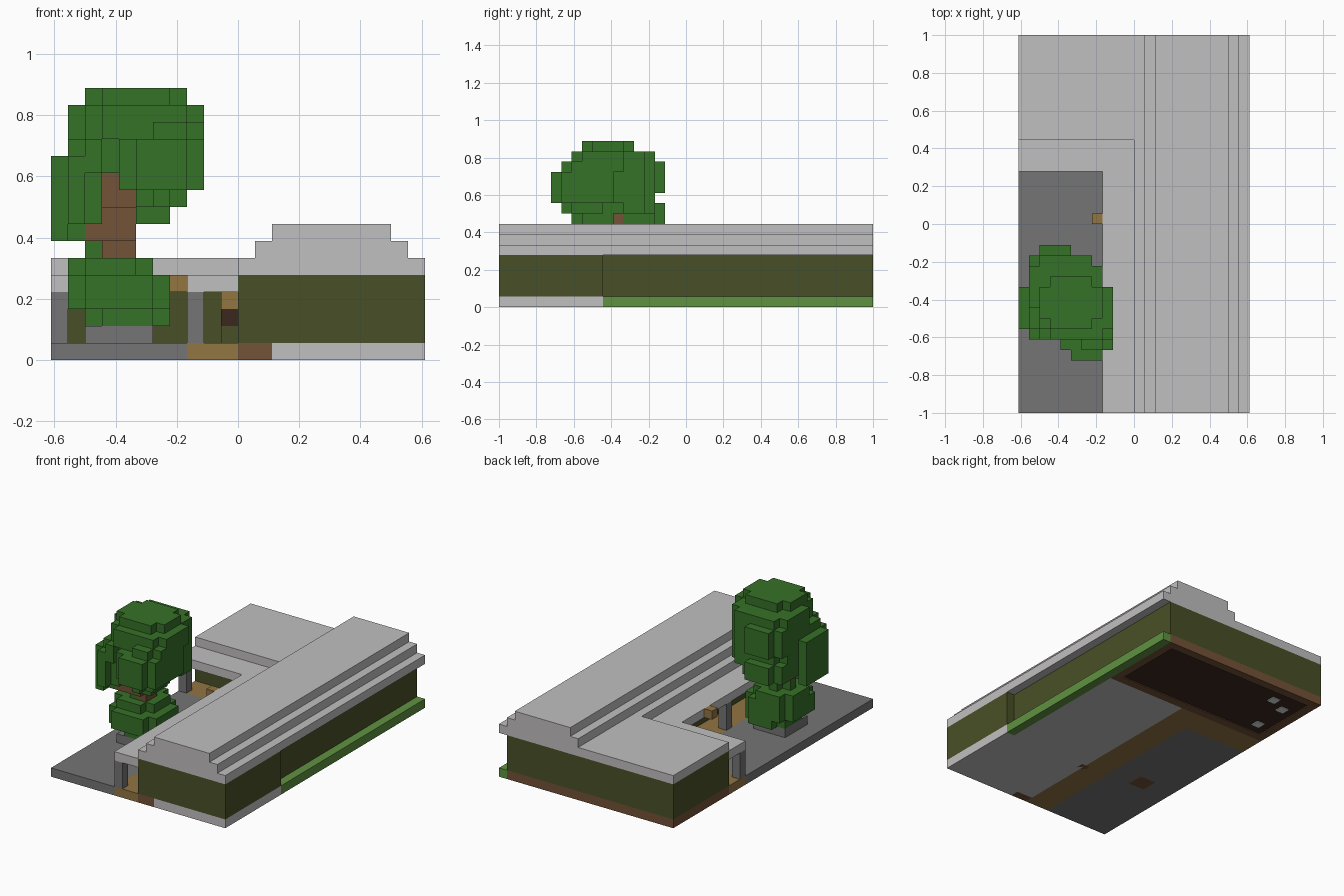
import bpy
import bmesh
from mathutils import Vector

U = 1 / 18  # edge length of one block

cube = bpy.data.objects.get("Cube")
if cube:
    bpy.data.objects.remove(cube, do_unlink=True)


def material(name, code):
    lin = [(int(code[i:i + 2], 16) / 255) ** 2.2 for i in (0, 2, 4)] + [1]
    m = bpy.data.materials.new(name)
    m.use_nodes = True
    m.diffuse_color = lin
    m.node_tree.nodes["Principled BSDF"].inputs["Base Color"].default_value = lin
    return m


PALE = material("pale stone", "c0bebe")
GREY = material("dark stone", "747474")
MOSS = material("moss wall", "4a512b")
GRASS = material("grass", "609143")
LEAF = material("leaves", "38702c")
BARK = material("bark brown", "73533a")
TAN = material("light wood", "917444")
DARK = material("dark wood", "3d2c23")
WHITE = material("pale blue", "dfe8e8")


def finish(name, bm, mat):
    mesh = bpy.data.meshes.new(name)
    bm.to_mesh(mesh)
    bm.free()
    mesh.materials.append(mat)
    obj = bpy.data.objects.new(name, mesh)
    bpy.context.collection.objects.link(obj)
    return obj


def boxes(name, mat, *spans):
    """One object from boxes given in block units: x0, x1, y0, y1, z0, z1."""
    bm = bmesh.new()
    for x0, x1, y0, y1, z0, z1 in spans:
        verts = bmesh.ops.create_cube(bm, size=1)["verts"]
        size = Vector((x1 - x0, y1 - y0, z1 - z0))
        mid = Vector((x0 + x1, y0 + y1, z0 + z1)) / 2
        for v in verts:
            v.co = (v.co * size + mid) * U
    return finish(name, bm, mat)


def lobe(x0, x1, y0, y1, z0, z1):
    """Block cells of a box with its upright edges and corners nibbled off."""
    cells = set()
    for x in range(x0, x1):
        for y in range(y0, y1):
            for z in range(z0, z1):
                side = (x in (x0, x1 - 1)) + (y in (y0, y1 - 1))
                if side < 2:
                    cells.add((x, y, z))
    return cells


def block_shell(name, mat, cells):
    """Only the outer faces of a set of block cells."""
    bm = bmesh.new()
    for c in cells:
        for axis in range(3):
            for step in (-1, 1):
                n = Vector((0, 0, 0))
                n[axis] = step
                if tuple(int(a + b) for a, b in zip(c, n)) in cells:
                    continue
                a, b = Vector((0, 0, 0)), Vector((0, 0, 0))
                a[(axis + 1) % 3] = 0.5
                b[(axis + 2) % 3] = 0.5 * step
                mid = Vector(c) + Vector((0.5, 0.5, 0.5)) + n / 2
                ring = (mid - a - b, mid + a - b, mid + a + b, mid - a + b)
                bm.faces.new([bm.verts.new(p * U) for p in ring])
    bmesh.ops.remove_doubles(bm, verts=bm.verts, dist=0.001)
    return finish(name, bm, mat)


# Ground and floors
boxes("courtyard_paving", GREY, (-11, -3, -18, 5, 0, 1))
boxes("veranda_floor", TAN, (-3, 0, -18, 5, 0, 1), (-11, 0, 5, 8, 0, 1))
boxes("hall_foundation", PALE, (2, 11, -18, -8, 0, 1), (0, 10, -17, 8, 0, 1))
boxes("grass_verge", GRASS, (10, 11, -8, 18, 0, 1))
boxes("foundation_beams", BARK, (-11, 10, 17, 18, 0, 1), (-11, 10, 8, 9, 0, 1),
      (-11, -10, 9, 17, 0, 1), (9, 10, 9, 17, 0, 1), (0, 2, -18, -17, 0, 1),
      (-.5, .5, -9, -8, -0, .9))
boxes("room_floor", DARK, (-10, 9, 9, 17, 0.1, 1))
boxes("floor_lights", WHITE, *[(x, x + 1, y, y + 1, 0.02, 0.1)
                               for x, y in ((-7, 15), (-9, 14), (-9, 10))])

# Walls
boxes("hall_walls", MOSS, (0, 10, -18, 18, 1, 5), (10, 11, -18, -8, 1, 5))
boxes("wing_walls", MOSS, (-11, 0, 8, 18, 1, 5))

# Stepped roof and veranda eaves
boxes("hall_roof", PALE, (0, 11, -18, 18, 5, 6), (1, 10, -18, 18, 6, 7),
      (2, 9, -18, 18, 7, 8))
boxes("wing_roof", PALE, (-11, 0, 8, 18, 5, 6))
boxes("veranda_eaves", PALE, (-3, 0, -18, 8, 4, 5), (-11, -3, 5, 8, 4, 5))

# Veranda posts and fittings
boxes("veranda_posts", GREY, *[(x, x + 1, y, y + 1, 1, 4) for x, y in
                               ((-3, -18), (-3, -4), (-3, 5), (-11, 5))])
boxes("hanging_lantern", TAN, (-4, -3, 0, 1, 4, 5))
boxes("shelf_base", MOSS, (-1, 0, 7, 8, 1, 2))
boxes("shelf_chest", DARK, (-1, 0, 7, 8, 2, 3))
boxes("shelf_top", TAN, (-1, 0, 7, 8, 3, 4))

# Tree
boxes("tree_planter", GREY, (-9, -5, -9, -5, 1, 2))
boxes("tree_trunk", BARK, (-8, -6, -8, -6, 0, 12), (-9, -6, -9, -6, 7, 9),
      (-6, -5, -8, -6, 8, 10))
crown = lobe(-10, -4, -10, -4, 3, 5)          # low bush
crown |= lobe(-9, -4, -9, -4, 2, 4)
crown |= lobe(-10, -5, -9, -4, 4, 6)
crown |= lobe(-9, -6, -8, -5, 5, 7)
crown |= lobe(-11, -8, -11, -6, 8, 12)        # west branch
crown |= lobe(-11, -9, -10, -6, 7, 8) | lobe(-12, -9, -10, -6, 7, 12) - {
    c for c in lobe(-12, -9, -10, -6, 7, 12) if c[0] < -11}
crown |= lobe(-10, -7, -11, -7, 11, 13)
crown |= lobe(-10, -5, -7, -2, 8, 10)         # north branch
crown |= lobe(-10, -5, -7, -3, 10, 11) | lobe(-10, -5, -7, -2, 11, 14)
crown |= lobe(-7, -2, -13, -6, 10, 13)        # south-east branch
crown |= lobe(-6, -3, -12, -7, 9, 10) | lobe(-6, -4, -11, -6, 8, 9)
crown |= lobe(-6, -2, -12, -6, 12, 14)
crown |= lobe(-8, -3, -7, -3, 9, 13)          # middle and top
crown |= lobe(-9, -2, -11, -5, 13, 15)
crown |= lobe(-10, -3, -9, -3, 12, 15)
crown |= lobe(-9, -3, -10, -5, 14, 16)
block_shell("tree_leaves", LEAF, crown)
